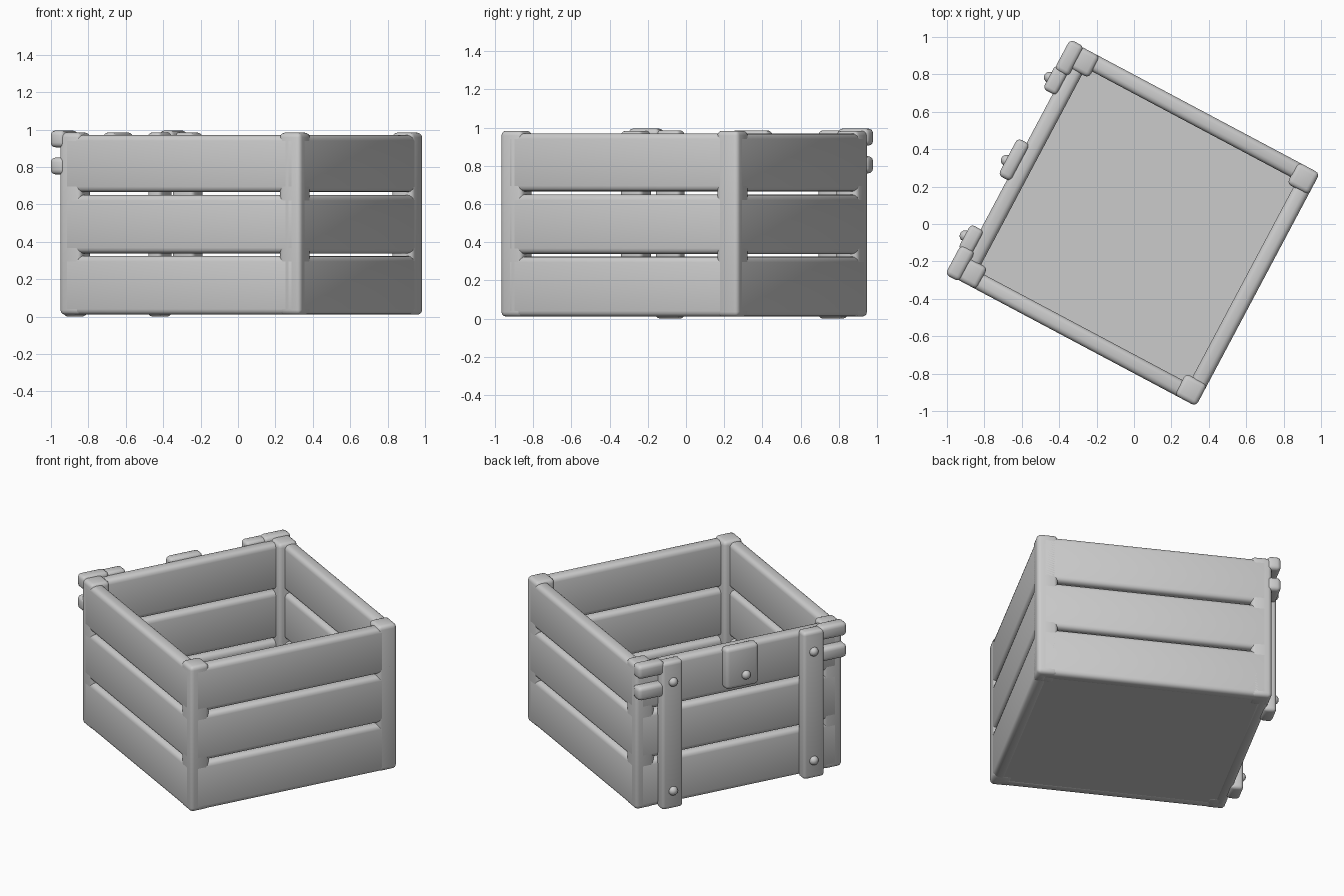
import bpy
import math
from mathutils import Matrix

cube = bpy.data.objects.get("Cube")
if cube:
    bpy.data.objects.remove(cube, do_unlink=True)

# One flat grey for the whole crate
grey = bpy.data.materials.new("plain_grey")
grey.use_nodes = True
grey.diffuse_color = (0.6, 0.6, 0.6, 1)
grey.node_tree.nodes["Principled BSDF"].inputs["Base Color"].default_value = (0.6, 0.6, 0.6, 1)

# The crate stands turned about the vertical axis
TURN = Matrix.Rotation(math.radians(-28), 4, "Z")
X0, X1, Y = -0.71, 0.75, 0.705      # outer faces of the walls
WALL, POST = 0.09, 0.13             # wall thickness and post width


def finish(ob, name):
    ob.name = name
    ob.data.materials.append(grey)
    bpy.ops.object.shade_smooth_by_angle(angle=math.radians(35))
    ob.matrix_world = TURN @ ob.matrix_world


def block(name, xs, ys, zs, bevel=0.03, segments=3):
    """Rounded box given by its extents along each axis."""
    spans = (xs, ys, zs)
    bpy.ops.mesh.primitive_cube_add(size=1, location=[sum(s) / 2 for s in spans])
    ob = bpy.context.object
    ob.scale = [s[1] - s[0] for s in spans]
    bpy.ops.object.transform_apply(location=False, rotation=False, scale=True)
    mod = ob.modifiers.new("rounding", "BEVEL")
    mod.width = bevel
    mod.segments = segments
    bpy.ops.object.modifier_apply(modifier=mod.name)
    finish(ob, name)


def rivet(name, x, y, z):
    bpy.ops.mesh.primitive_uv_sphere_add(segments=16, ring_count=8, radius=0.03, location=(x, y, z))
    finish(bpy.context.object, name)


# Floor panel
block("floor", (X0 + 0.03, X1 - 0.03), (-Y + 0.03, Y - 0.03), (0.012, 0.045), 0.008, 1)

# Three planks on each of the four walls
for level, zs in enumerate([(0.01, 0.325), (0.338, 0.65), (0.665, 0.97)], 1):
    for side, x in (("hinge", X0), ("plain", X1 - WALL)):
        block(f"{side}_side_plank_{level}", (x, x + WALL), (-Y + 0.02, Y - 0.02), zs)
    for side, y in (("near", -Y), ("far", Y - WALL)):
        block(f"{side}_side_plank_{level}", (X0 + 0.02, X1 - 0.02), (y, y + WALL), zs)

# Corner posts, slightly taller than the planks
for x in (X0, X1 - POST):
    for y in (-Y, Y - POST):
        block("corner_post", (x, x + POST), (y, y + POST), (0.01, 0.983), 0.025)

# Straps, rivets and corner brackets, mirrored on the hinge side
for s in (-1, 1):
    block("strap", (-0.77, -0.69), sorted((s * 0.41, s * 0.555)), (0, 0.985), 0.022)
    for z in (0.12, 0.85):
        rivet("strap_rivet", -0.767, s * 0.48, z)
    for z in (0.76, 0.905):
        block("corner_bracket", (-0.765, -0.68), sorted((s * 0.53, s * 0.712)), (z, z + 0.09), 0.025)

# Lock plate with its rivet
block("lock_plate", (-0.765, -0.69), (-0.11, 0.115), (0.71, 0.985), 0.025)
rivet("lock_rivet", -0.762, -0.02, 0.79)
